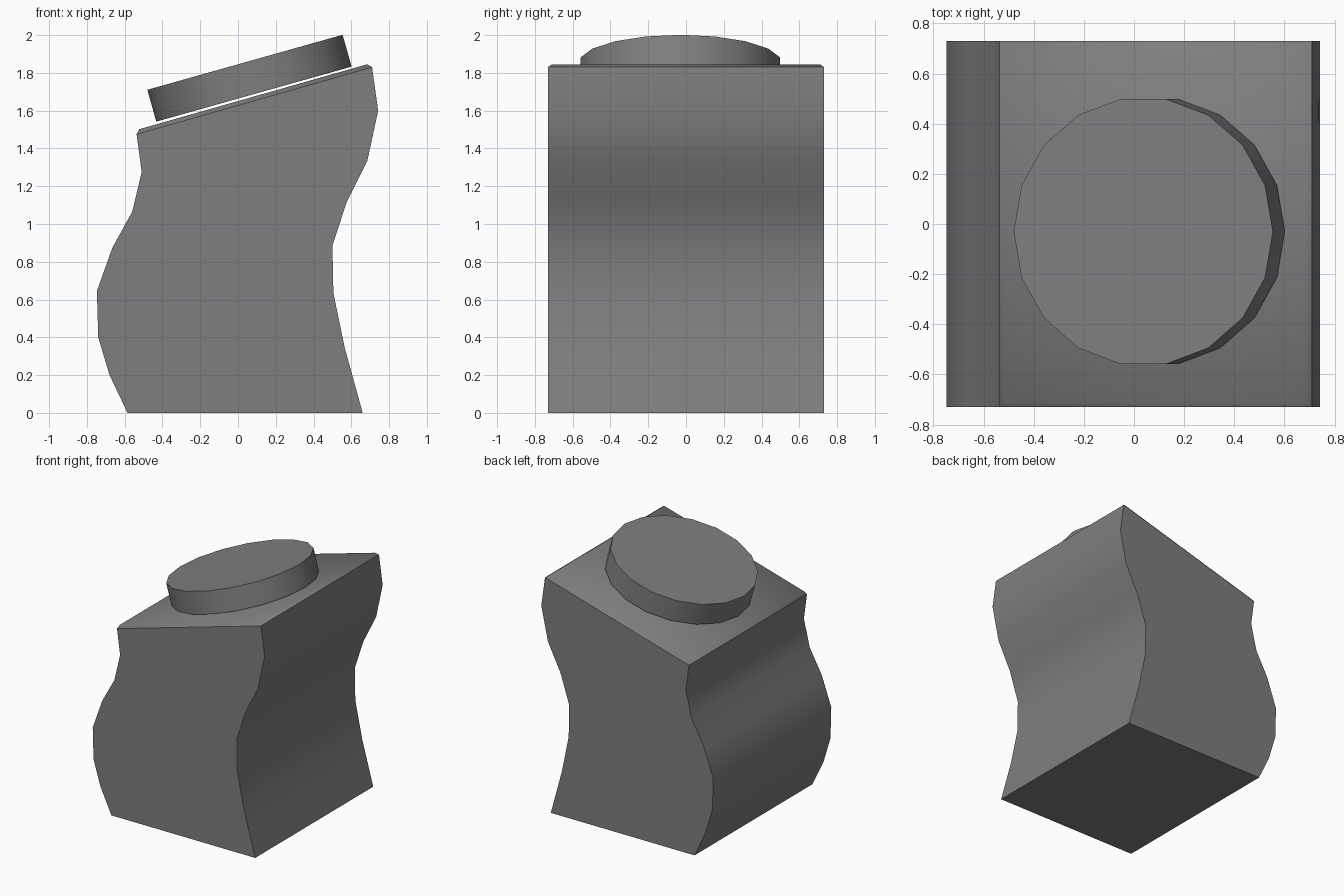
import bpy
import bmesh
import math
from mathutils import Matrix, Vector

cube = bpy.data.objects.get("Cube")
if cube:
    bpy.data.objects.remove(cube, do_unlink=True)

GREY = (0.21, 0.21, 0.21, 1)
grey = bpy.data.materials.new("mid_grey")
grey.use_nodes = True
grey.diffuse_color = GREY
grey.node_tree.nodes["Principled BSDF"].inputs["Base Color"].default_value = GREY


def finish(bm, name):
    bmesh.ops.recalc_face_normals(bm, faces=bm.faces)
    for face in bm.faces:
        face.smooth = True
    mesh = bpy.data.meshes.new(name)
    bm.to_mesh(mesh)
    bm.free()
    mesh.materials.append(grey)
    obj = bpy.data.objects.new(name, mesh)
    bpy.context.collection.objects.link(obj)
    return obj


# Wavy body: front outline swept from front to back
left = [(-0.585, 0), (-0.68, 0.2), (-0.74, 0.4), (-0.747, 0.645),
        (-0.665, 0.875), (-0.56, 1.065), (-0.51, 1.275), (-0.537, 1.475)]
right = [(0.66, 0), (0.565, 0.345), (0.505, 0.635), (0.5, 0.885),
         (0.575, 1.115), (0.685, 1.335), (0.742, 1.6), (0.71, 1.83)]
half_depth = 0.73

bm = bmesh.new()
outline = left + right[::-1]
front = bm.faces.new([bm.verts.new((x, -half_depth, z)) for x, z in outline])
swept = bmesh.ops.extrude_face_region(bm, geom=[front], use_keep_orig=True)
moved = [v for v in swept["geom"] if isinstance(v, bmesh.types.BMVert)]
bmesh.ops.translate(bm, verts=moved, vec=(0, 2 * half_depth, 0))
bmesh.ops.recalc_face_normals(bm, faces=bm.faces)

# Shallow chamfered lid on the sloping top
top = max((f for f in bm.faces if abs(f.normal.y) < 0.5), key=lambda f: f.normal.z)
bmesh.ops.inset_region(bm, faces=[top], thickness=0.02, depth=0.022, use_even_offset=True)

# Crisp corners around the caps, the base and the lid; soft waves on the sides
lid = {top} | {f for e in top.edges for f in e.link_faces}
for edge in bm.edges:
    a, b = edge.link_faces
    on_lid = (a in lid) + (b in lid)
    edge.smooth = on_lid == 2 or (on_lid == 0 and edge.calc_face_angle() < math.radians(40))
finish(bm, "wavy_body")

# Round cap hovering just above the lid
tilt = math.atan2(0.29, 1.03)
axis = Vector((-math.sin(tilt), 0, math.cos(tilt)))
thickness = 0.175
centre = Vector((0.037, -0.03, 1.856)) - axis * thickness / 2
bm = bmesh.new()
bmesh.ops.create_cone(bm, cap_ends=True, segments=18, radius1=0.537, radius2=0.537,
                      depth=thickness, matrix=Matrix.Rotation(math.pi / 2, 4, "Z"))
bm.normal_update()
for edge in bm.edges:
    edge.smooth = edge.calc_face_angle() < math.radians(40)
bmesh.ops.transform(bm, verts=bm.verts,
                    matrix=Matrix.Translation(centre) @ Matrix.Rotation(-tilt, 4, "Y"))
finish(bm, "round_cap")
